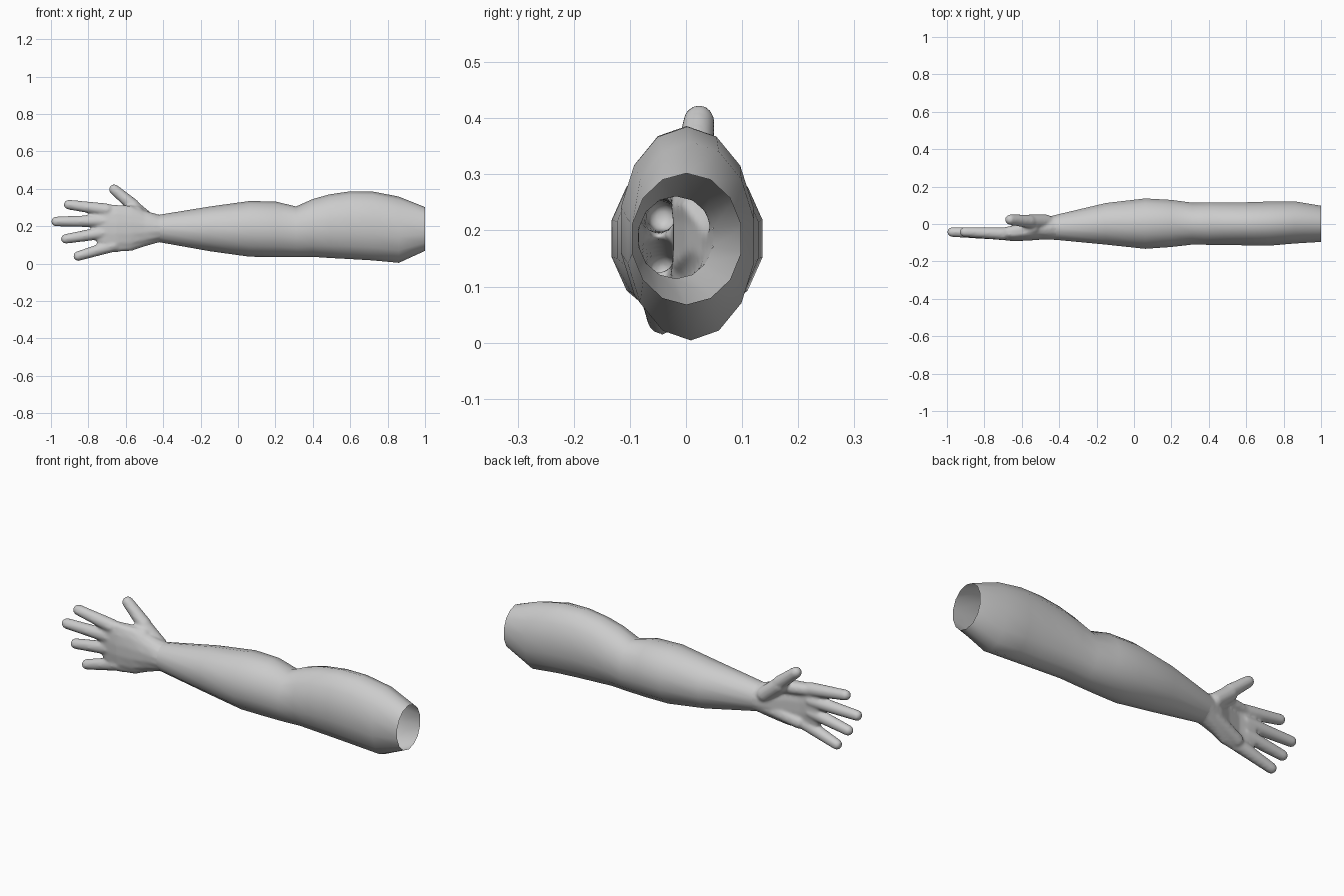
import bpy, bmesh, math
from mathutils import Vector

if "Cube" in bpy.data.objects:
    bpy.data.objects.remove(bpy.data.objects["Cube"])

skin = bpy.data.materials.new("plain grey")
skin.diffuse_color = (0.6, 0.6, 0.6, 1)
skin.use_nodes = True
skin.node_tree.nodes["Principled BSDF"].inputs["Base Color"].default_value = skin.diffuse_color
WRIST = -0.42


def loft(bm, rings, sides, caps):
    """Skin elliptical rings (x, y min, y max, z min, z max) along x."""
    loops = []
    for x, y0, y1, z0, z1 in rings:
        loop = []
        for i in range(sides):
            a = 2 * math.pi * i / sides
            loop.append(bm.verts.new((x, (y0 + y1) / 2 + (y1 - y0) / 2 * math.sin(a),
                                      (z0 + z1) / 2 + (z1 - z0) / 2 * math.cos(a))))
        loops.append(loop)
    for a, b in zip(loops, loops[1:]):
        for i in range(sides):
            j = (i + 1) % sides
            bm.faces.new((a[i], a[j], b[j], b[i]))
    if caps:
        bm.faces.new(loops[0])
        bm.faces.new(loops[-1])


def capsule(bm, *balls):
    """Convex hull around balls given as (x, y, z, radius)."""
    part = bmesh.new()
    for x, y, z, r in balls:
        new = bmesh.ops.create_icosphere(part, subdivisions=2, radius=r)["verts"]
        bmesh.ops.translate(part, verts=new, vec=(x, y, z))
    hull = bmesh.ops.convex_hull(part, input=part.verts)
    junk = [v for v in hull["geom_interior"] if isinstance(v, bmesh.types.BMVert)]
    bmesh.ops.delete(part, geom=junk, context="VERTS")
    temp = bpy.data.meshes.new("temp")
    part.to_mesh(temp)
    part.free()
    bm.from_mesh(temp)
    bpy.data.meshes.remove(temp)


def finish(bm, name):
    bmesh.ops.recalc_face_normals(bm, faces=bm.faces)
    mesh = bpy.data.meshes.new(name)
    bm.to_mesh(mesh)
    bm.free()
    mesh.materials.append(skin)
    obj = bpy.data.objects.new(name, mesh)
    bpy.context.collection.objects.link(obj)
    for p in mesh.polygons:
        p.use_smooth = True
    return obj


# arm: open sleeve from the cut shoulder end to the wrist
arm_rings = [
    (1.00, -.098, .100, .068, .302), (0.86, -.107, .124, .004, .358),
    (0.72, -.119, .123, .017, .385), (0.60, -.117, .119, .024, .386),
    (0.49, -.115, .118, .030, .370), (0.40, -.114, .117, .036, .345),
    (0.31, -.113, .117, .034, .305), (0.20, -.126, .132, .034, .332),
    (0.06, -.136, .140, .037, .334), (-0.15, -.113, .115, .066, .305),
    (WRIST, -.086, .050, .114, .261)]
bm = bmesh.new()
loft(bm, arm_rings, 14, False)
finish(bm, "arm")

# hand: palm, mounds, thumb and fingers fused into one skin
bm = bmesh.new()
palm_rings = [(-.50, -.085, .030, .090, .285), (-.57, -.090, .000, .066, .310),
              (-.65, -.092, -.022, .060, .315), (-.71, -.085, -.022, .062, .318),
              (-.755, -.070, -.026, .095, .308)]
loft(bm, arm_rings[-2:] + palm_rings, 14, True)
# thumb and its mound
capsule(bm, (-.47, .012, .225, .040), (-.56, .012, .300, .040))
capsule(bm, (-.56, .014, .310, .036), (-.662, .023, .396, .029))
# heel of the palm and web to the index finger
capsule(bm, (-.47, -.005, .155, .038), (-.64, -.035, .105, .034))
capsule(bm, (-.54, -.020, .275, .035), (-.71, -.050, .285, .030))
# knuckle row and fingers
fingers = [((-.70, .287), (-.906, .315)), ((-.70, .228), (-.973, .225)),
           ((-.70, .168), (-.921, .132)), ((-.66, .098), (-.855, .040))]
for (x0, z0), (x1, z1) in fingers:
    capsule(bm, (x0, -.052, z0, .035), (x1, -.043, z1, .027))
hand = finish(bm, "hand")

remesh = hand.modifiers.new("fuse", "REMESH")
remesh.mode = "VOXEL"
remesh.voxel_size = 0.007
remesh.use_smooth_shade = True
smooth = hand.modifiers.new("soften", "SMOOTH")
smooth.factor = 0.5
smooth.iterations = 8

# bake the fused hand and trim it open where it meets the arm
fused = bpy.data.meshes.new_from_object(
    hand.evaluated_get(bpy.context.evaluated_depsgraph_get()))
hand.modifiers.clear()
bm = bmesh.new()
bm.from_mesh(fused)
bmesh.ops.bisect_plane(bm, geom=bm.verts[:] + bm.edges[:] + bm.faces[:],
                       plane_co=Vector((WRIST + .002, 0, 0)), plane_no=Vector((1, 0, 0)),
                       clear_outer=True)
bm.to_mesh(hand.data)
bm.free()
for p in hand.data.polygons:
    p.use_smooth = True
    p.material_index = 0
